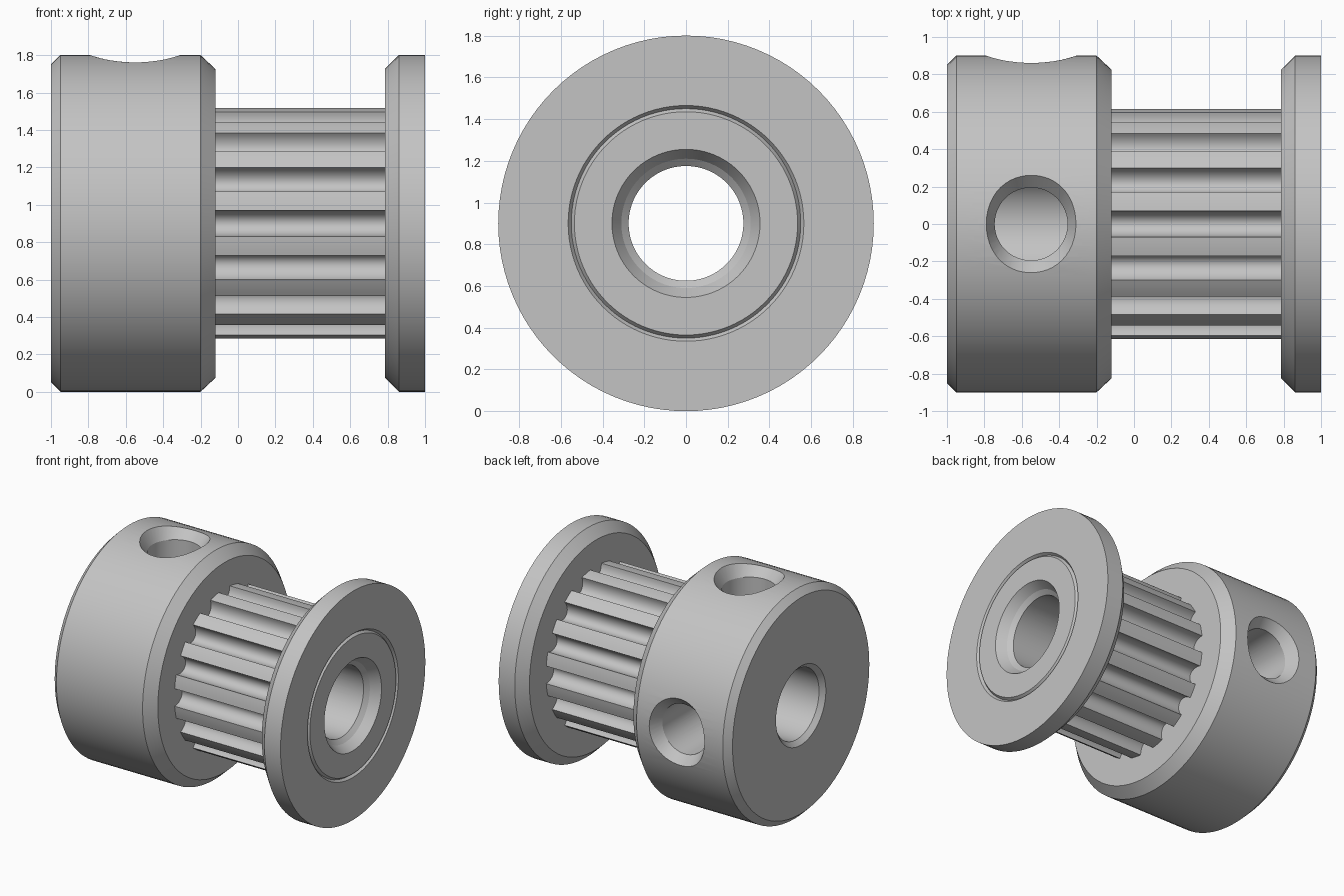
import bpy, bmesh, math
from math import cos, sin, pi, radians

if "Cube" in bpy.data.objects:
    bpy.data.objects.remove(bpy.data.objects["Cube"], do_unlink=True)

AXIS_Z = 0.9
BORE = 0.275
TOOTH_R = 0.62
TEETH = 16

metal = bpy.data.materials.new("grey_metal")
metal.use_nodes = True
GREY = (0.55, 0.55, 0.55, 1)
metal.diffuse_color = GREY
metal.node_tree.nodes["Principled BSDF"].inputs["Base Color"].default_value = GREY


def make_object(name, rings):
    """Join equal-length closed rings, the last back to the first."""
    bm = bmesh.new()
    loops = [[bm.verts.new(p) for p in ring] for ring in rings]
    n = len(loops[0])
    for a, b in zip(loops, loops[1:] + loops[:1]):
        for i in range(n):
            j = (i + 1) % n
            bm.faces.new((a[i], a[j], b[j], b[i]))
    bmesh.ops.recalc_face_normals(bm, faces=bm.faces)
    mesh = bpy.data.meshes.new(name)
    bm.to_mesh(mesh)
    bm.free()
    mesh.materials.append(metal)
    obj = bpy.data.objects.new(name, mesh)
    bpy.context.collection.objects.link(obj)
    return obj


def select(obj):
    bpy.ops.object.select_all(action='DESELECT')
    obj.select_set(True)
    bpy.context.view_layer.objects.active = obj


def smooth(obj):
    select(obj)
    bpy.ops.object.shade_smooth_by_angle(angle=radians(16))


def lathe(name, profile, segments=96):
    """Turn a closed (x, radius) profile about the shaft axis."""
    turns = [2 * pi * i / segments for i in range(segments)]
    return make_object(name, [[(x, r * cos(t), AXIS_Z + r * sin(t)) for t in turns]
                              for x, r in profile])


# Hub with chamfered rims and bore
hub = lathe("hub", [(-1, 0.31), (-1, 0.85), (-0.95, 0.9), (-0.2, 0.9),
                    (-0.12, 0.825), (-0.12, BORE), (-0.965, BORE)])


# Set screw holes: one on top, one at the back, both reaching the bore
def screw_cutter(name, to_back):
    bm = bmesh.new()
    loops = []
    for h, rx, ry in ((0.1, 0.195, 0.195), (0.8, 0.195, 0.195), (0.94, 0.258, 0.345)):
        loop = []
        for i in range(48):
            t = 2 * pi * i / 48
            side = ry * sin(t)
            y, z = (h, side) if to_back else (side, h)
            loop.append(bm.verts.new((-0.55 + rx * cos(t), y, AXIS_Z + z)))
        loops.append(loop)
    for a, b in zip(loops, loops[1:]):
        for i in range(48):
            j = (i + 1) % 48
            bm.faces.new((a[i], a[j], b[j], b[i]))
    bm.faces.new(loops[0])
    bm.faces.new(loops[-1])
    bmesh.ops.recalc_face_normals(bm, faces=bm.faces)
    mesh = bpy.data.meshes.new(name)
    bm.to_mesh(mesh)
    bm.free()
    mesh.materials.append(metal)
    obj = bpy.data.objects.new(name, mesh)
    bpy.context.collection.objects.link(obj)
    obj.hide_render = True
    return obj


for name, to_back in (("top_screw_cutter", False), ("back_screw_cutter", True)):
    cutter = screw_cutter(name, to_back)
    select(hub)
    mod = hub.modifiers.new("screw_hole", 'BOOLEAN')
    mod.operation = 'DIFFERENCE'
    mod.solver = 'EXACT'
    mod.object = cutter
    bpy.ops.object.modifier_apply(modifier=mod.name)
    bpy.data.objects.remove(cutter, do_unlink=True)

# Toothed barrel: round-bottomed grooves between narrow lands
GROOVE = 0.069
depth_centre = math.sqrt(TOOTH_R ** 2 - GROOVE ** 2)
half = math.asin(GROOVE / TOOTH_R)
pitch = 2 * pi / TEETH
outline = []
for k in range(TEETH):
    a = k * pitch
    for s in range(17):
        t = pi * s / 16
        u = -GROOVE * cos(t)
        v = depth_centre - 0.092 * sin(t)
        outline.append((math.hypot(u, v), a + math.atan2(u, v)))
    for s in (1, 2, 3):
        outline.append((TOOTH_R, a + half + (pitch - 2 * half) * s / 4))


def section(x, inner):
    return [(x, (BORE if inner else r) * cos(t), AXIS_Z + (BORE if inner else r) * sin(t))
            for r, t in outline]


barrel = make_object("toothed_barrel", [section(-0.13, True), section(-0.13, False),
                                        section(0.795, False), section(0.795, True)])

# Pressed-on flange ring
flange = lathe("flange", [(0.785, 0.55), (0.785, 0.825), (0.86, 0.9), (1, 0.9),
                          (1, 0.565), (0.98, 0.55)])

# Barrel end inside the flange, with countersunk bore
barrel_end = lathe("barrel_end", [(0.785, BORE), (0.785, 0.55), (0.98, 0.55), (1, 0.535),
                                  (1, 0.355), (0.93, 0.31), (0.9, BORE)])

for part in (hub, barrel, flange, barrel_end):
    smooth(part)
